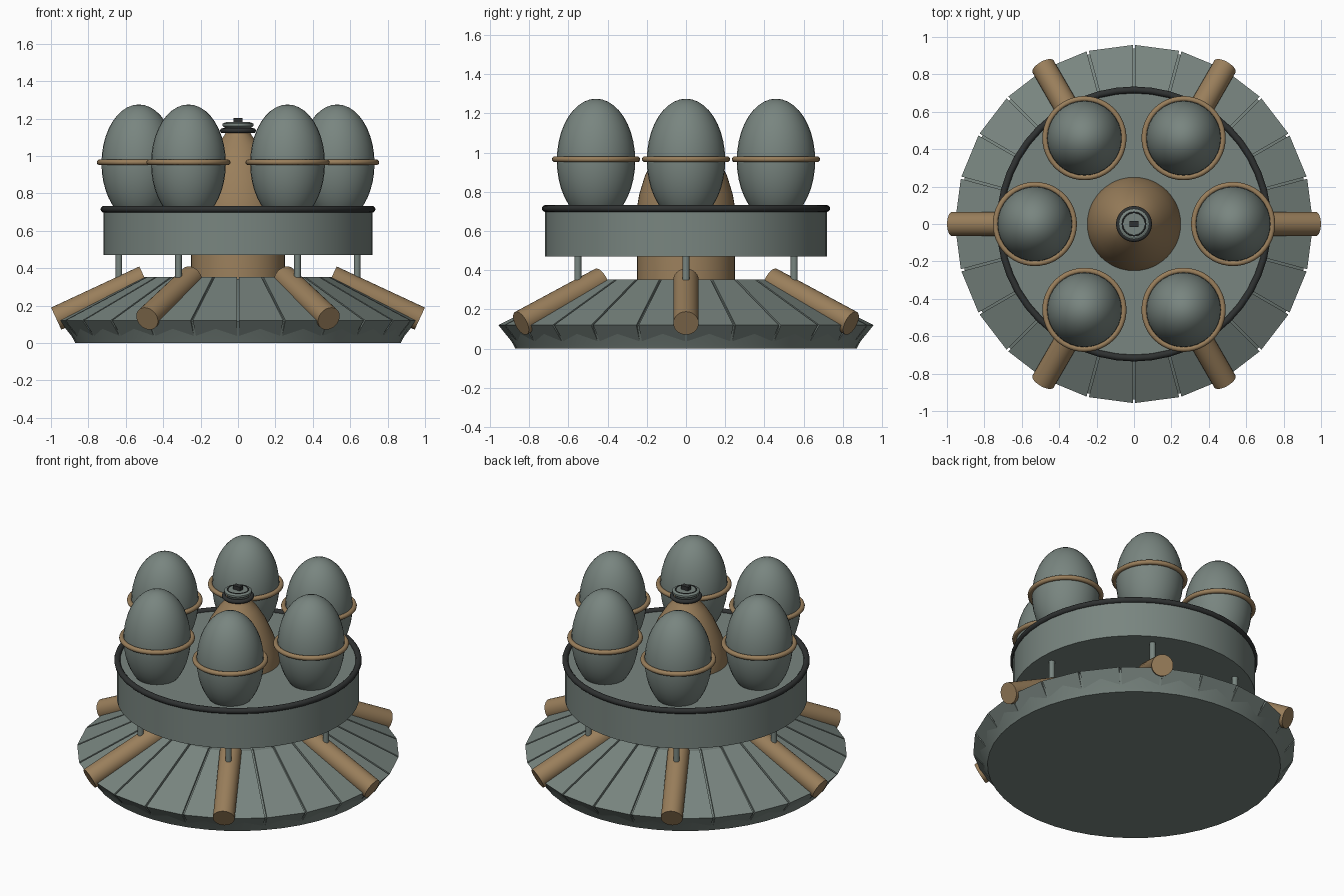
import bpy, bmesh, math
from mathutils import Vector

if "Cube" in bpy.data.objects:
    bpy.data.objects.remove(bpy.data.objects["Cube"])


def material(name, rgb):
    m = bpy.data.materials.new(name)
    m.diffuse_color = (*rgb, 1)
    m.use_nodes = True
    m.node_tree.nodes["Principled BSDF"].inputs["Base Color"].default_value = m.diffuse_color
    return m


GREY = material("grey_green", (0.19, 0.235, 0.215))
TAN = material("tan", (0.32, 0.21, 0.105))
DARK = material("dark_grey", (0.028, 0.031, 0.031))


def finish(obj, name, mat, angle=35):
    obj.name = name
    obj.data.materials.clear()
    obj.data.materials.append(mat)
    if angle:
        bpy.ops.object.select_all(action='DESELECT')
        obj.select_set(True)
        bpy.context.view_layer.objects.active = obj
        bpy.ops.object.shade_smooth_by_angle(angle=math.radians(angle))
    return obj


def from_bmesh(bm, name, mat, angle=35):
    bmesh.ops.recalc_face_normals(bm, faces=bm.faces)
    me = bpy.data.meshes.new(name)
    bm.to_mesh(me)
    bm.free()
    obj = bpy.data.objects.new(name, me)
    bpy.context.collection.objects.link(obj)
    return finish(obj, name, mat, angle)


def lathe(name, profile, mat, sides=48, angle=35):
    """Solid of revolution with flat end caps; profile is (radius, z) going up."""
    bm = bmesh.new()
    rings = []
    for r, z in profile:
        rings.append([bm.verts.new((r * math.cos(t), r * math.sin(t), z))
                      for t in (2 * math.pi * i / sides for i in range(sides))])
    for a, b in zip(rings, rings[1:]):
        for i in range(sides):
            j = (i + 1) % sides
            bm.faces.new((a[i], a[j], b[j], b[i]))
    bm.faces.new(rings[0])
    bm.faces.new(rings[-1])
    return from_bmesh(bm, name, mat, angle)


def rod(name, p, q, r, mat, sides=24):
    p, q = Vector(p), Vector(q)
    bpy.ops.mesh.primitive_cylinder_add(vertices=sides, radius=r, depth=(q - p).length,
                                        location=(p + q) / 2)
    obj = bpy.context.object
    obj.rotation_euler = (q - p).to_track_quat('Z', 'Y').to_euler()
    return finish(obj, name, mat)


def ring(name, loc, major, minor, mat):
    bpy.ops.mesh.primitive_torus_add(major_segments=48, minor_segments=12, location=loc,
                                     major_radius=major, minor_radius=minor)
    return finish(bpy.context.object, name, mat, 60)


# Base core under the panels
lathe("base_core", [(0.87, 0), (0.88, 0.02), (0.938, 0.115), (0.49, 0.342)], GREY, 48)

# 24 wedge panels separated by narrow grooves
section = [(0.872, 0.015), (0.957, 0.12), (0.505, 0.352), (0.46, 0.352),
           (0.46, 0.32), (0.92, 0.11), (0.85, 0.015)]
bm = bmesh.new()
step = 2 * math.pi / 24
for k in range(24):
    sides = []
    for edge, sign in ((k, 1), (k + 1, -1)):
        loop = []
        for r, z in section:
            t = edge * step + sign * math.asin(0.006 / r)
            loop.append(bm.verts.new((r * math.cos(t), r * math.sin(t), z)))
        sides.append(loop)
    a, b = sides
    n = len(section)
    for i in range(n):
        j = (i + 1) % n
        bm.faces.new((a[i], a[j], b[j], b[i]))
    bm.faces.new(a)
    bm.faces.new(b)
from_bmesh(bm, "base_panels", GREY, None)

# Drum with dark rim
lathe("drum", [(0.72, 0.47), (0.72, 0.715)], GREY, 48)
ring("drum_rim", (0, 0, 0.715), 0.717, 0.018, DARK)

# Central column tapering to a neck
lathe("column", [(0.25, 0.003), (0.25, 0.72), (0.238, 0.79), (0.21, 0.88), (0.165, 0.98),
                 (0.115, 1.06), (0.08, 1.1), (0.07, 1.115), (0.065, 1.13)], TAN, 48)

# Cap on the column
ring("cap_ring", (0, 0, 1.135), 0.083, 0.013, DARK)
lathe("cap_disc", [(0.06, 1.12), (0.07, 1.15), (0.082, 1.16), (0.082, 1.172),
                   (0.07, 1.178)], GREY, 32, 25)
ring("cap_inner_ring", (0, 0, 1.177), 0.062, 0.004, DARK)
bpy.ops.mesh.primitive_cube_add(size=1, location=(0, 0, 1.188))
bpy.context.object.scale = (0.05, 0.03, 0.03)
finish(bpy.context.object, "cap_knob", DARK, None)

# Six repeated groups: egg pod, pod ring, support post, sloped tube
for k in range(6):
    c, s = math.cos(k * math.pi / 3), math.sin(k * math.pi / 3)
    bpy.ops.mesh.primitive_uv_sphere_add(segments=32, ring_count=20, radius=1,
                                         location=(0.53 * c, 0.53 * s, 0.96))
    bpy.context.object.scale = (0.2, 0.2, 0.315)
    finish(bpy.context.object, f"pod_{k}", GREY, 60)
    ring(f"pod_ring_{k}", (0.53 * c, 0.53 * s, 0.966), 0.21, 0.015, TAN)
    rod(f"post_{k}", (0.637 * c, 0.637 * s, 0.32), (0.637 * c, 0.637 * s, 0.48), 0.018, GREY, 16)
    rod(f"tube_{k}", (0.5 * c, 0.5 * s, 0.35), (0.972 * c, 0.972 * s, 0.13), 0.065, TAN, 28)
